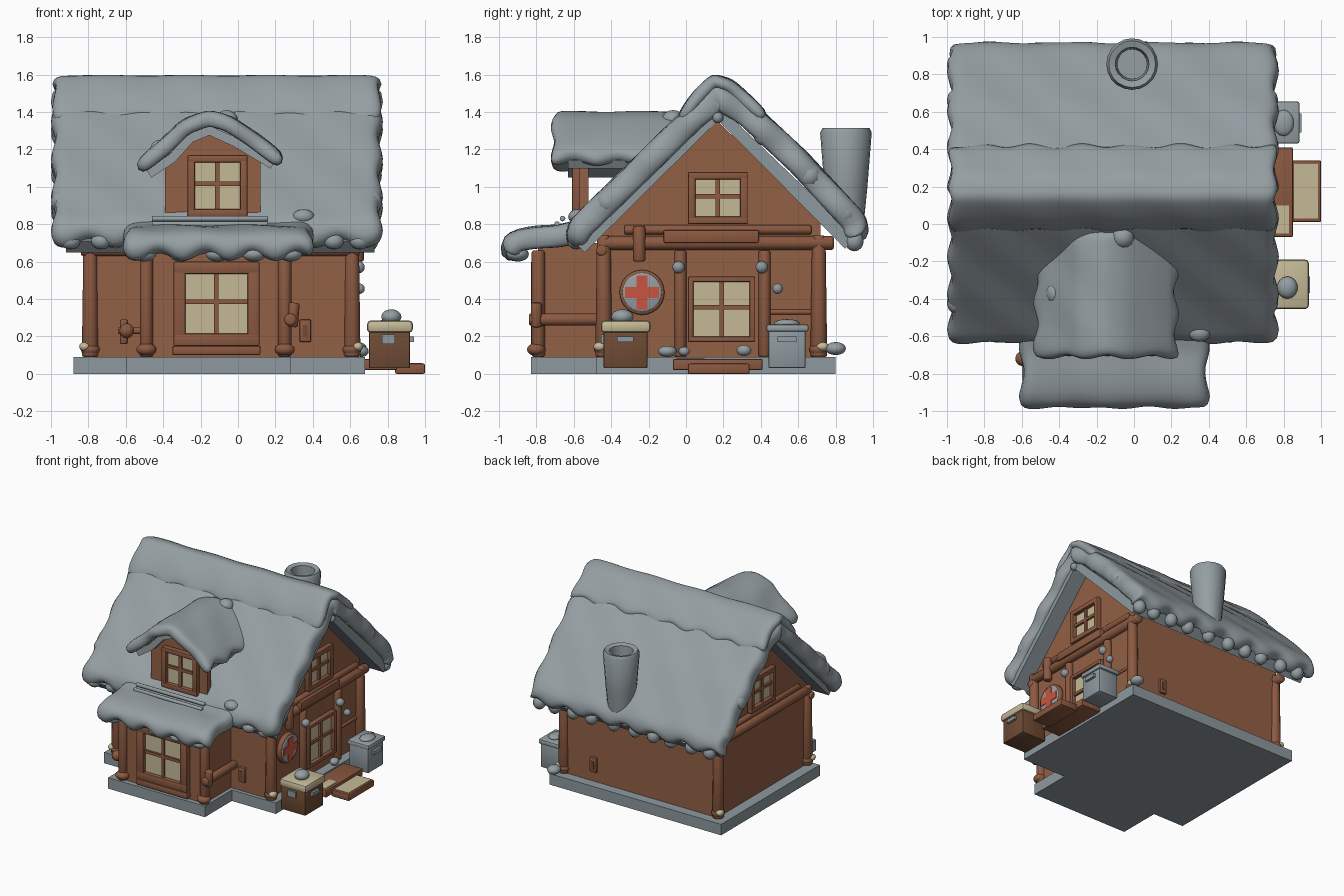
import bpy, bmesh, math, random
from mathutils import Vector

if "Cube" in bpy.data.objects:
    bpy.data.objects.remove(bpy.data.objects["Cube"])
random.seed(4)


def material(name, col):
    m = bpy.data.materials.new(name)
    m.diffuse_color = (*col, 1)
    m.use_nodes = True
    m.node_tree.nodes["Principled BSDF"].inputs["Base Color"].default_value = m.diffuse_color
    return m


SNOW = material("snow_grey", (0.30, 0.345, 0.365))
SLATE = material("slate_blue", (0.27, 0.32, 0.345))
WOOD = material("warm_wood", (0.29, 0.118, 0.06))
TRIM = material("trim_wood", (0.26, 0.10, 0.052))
DARK = material("crate_wood", (0.16, 0.07, 0.035))
CREAM = material("cream", (0.56, 0.49, 0.31))
RED = material("red", (0.58, 0.09, 0.05))


def finish(name, bm, mat, smooth=None, subsurf=0):
    bmesh.ops.recalc_face_normals(bm, faces=bm.faces)
    me = bpy.data.meshes.new(name)
    bm.to_mesh(me)
    bm.free()
    ob = bpy.data.objects.new(name, me)
    bpy.context.collection.objects.link(ob)
    me.materials.append(mat)
    if smooth:
        bpy.ops.object.select_all(action='DESELECT')
        ob.select_set(True)
        bpy.context.view_layer.objects.active = ob
        bpy.ops.object.shade_smooth_by_angle(angle=math.radians(smooth))
    if subsurf:
        mod = ob.modifiers.new("round", 'SUBSURF')
        mod.levels = mod.render_levels = subsurf
    return ob


def boxes(name, spans, mat, bevel=0.0):
    """spans: list of (x0, x1, y0, y1, z0, z1)"""
    bm = bmesh.new()
    for x0, x1, y0, y1, z0, z1 in spans:
        vs = bmesh.ops.create_cube(bm, size=1)["verts"]
        for v in vs:
            v.co = Vector(((x0 + x1) / 2 + v.co.x * (x1 - x0), (y0 + y1) / 2 + v.co.y * (y1 - y0),
                           (z0 + z1) / 2 + v.co.z * (z1 - z0)))
    if bevel:
        bmesh.ops.bevel(bm, geom=bm.edges[:], offset=bevel, segments=2, affect='EDGES', profile=0.5)
    return finish(name, bm, mat, 40 if bevel else None)


def on_wall(side, at, u0, u1, z0, z1, d0, d1):
    """box span on a wall plane: u runs along the wall, d outwards"""
    s = 1 if side == 'right' else -1
    a, b = sorted((at + s * d0, at + s * d1))
    return (u0, u1, a, b, z0, z1) if side == 'front' else (a, b, u0, u1, z0, z1)


def window(name, side, at, u0, u1, z0, z1, f=0.04):
    um, zm = (u0 + u1) / 2, (z0 + z1) / 2 + 0.01
    frame = [(u0, u1, z1 - f, z1), (u0, u1, z0, z0 + f), (u0, u0 + f, z0, z1), (u1 - f, u1, z0, z1)]
    boxes(name + "_frame", [on_wall(side, at, *r, -0.01, 0.04) for r in frame], TRIM, 0.008)
    bars = [(um - .012, um + .012, z0 + f, z1 - f), (u0 + f, u1 - f, zm - .012, zm + .012)]
    boxes(name + "_bars", [on_wall(side, at, *r, 0, 0.025) for r in bars], TRIM)
    boxes(name + "_pane", [on_wall(side, at, u0 + f / 2, u1 - f / 2, z0 + f / 2, z1 - f / 2, 0, 0.009)], CREAM)


def put(axis, a, z, along):
    return Vector((along, a, z)) if axis == 'x' else Vector((a, along, z))


def prism(name, pts, a0, a1, axis, mat):
    bm = bmesh.new()
    f = bm.faces.new([bm.verts.new(put(axis, a, z, a0)) for a, z in pts])
    r = bmesh.ops.extrude_face_region(bm, geom=[f])
    d = put(axis, 0, 0, a1 - a0)
    bmesh.ops.translate(bm, vec=d, verts=[g for g in r["geom"] if isinstance(g, bmesh.types.BMVert)])
    return finish(name, bm, mat)


def sheet(name, path, a0, a1, th, axis, mat, amp=0.0, n=36, subsurf=1):
    """thick sheet following a path, pushed along an axis, with drooping scalloped rims"""
    P = [Vector(p) for p in path]
    fine = []
    for p, q in zip(P, P[1:]):
        k = max(1, round((q - p).length / 0.07)) if amp else 1
        fine += [p.lerp(q, i / k) for i in range(k)]
    fine.append(P[-1])
    m = len(fine)
    bm = bmesh.new()
    rings = []
    for i in range(n + 1):
        top, low = [], []
        for j, p in enumerate(fine):
            t = (fine[min(j + 1, m - 1)] - fine[max(j - 1, 0)]).normalized()
            nrm = Vector((-t.y, t.x))
            along = a0 + (a1 - a0) * i / n
            q = p.copy()
            if j in (0, m - 1):     # scalloped eaves
                q += t * (1 if j else -1) * amp * math.sin(i * 1.15 + j)
            if i in (0, n):         # scalloped ends
                along += (1 if i else -1) * amp * 0.6 * math.sin(j * 1.5)
            edge = amp and (i in (0, n) or j in (0, m - 1))
            lump = amp * 0.15 * math.sin(i * 0.7 + j * 0.9) if amp else 0
            top.append(bm.verts.new(put(axis, *(q + nrm * (lump - (th * 0.15 if edge else 0))), along)))
            low.append(bm.verts.new(put(axis, *(q - nrm * th), along)))
        rings.append((top, low))
    for (t0, l0), (t1, l1) in zip(rings, rings[1:]):
        for j in range(m - 1):
            bm.faces.new((t0[j], t0[j + 1], t1[j + 1], t1[j]))
            bm.faces.new((l0[j], l1[j], l1[j + 1], l0[j + 1]))
        for j in (0, m - 1):
            bm.faces.new((t0[j], t1[j], l1[j], l0[j]))
    for t, l in (rings[0], rings[-1]):
        for j in range(m - 1):
            bm.faces.new((t[j], l[j], l[j + 1], t[j + 1]))
    return finish(name, bm, mat, 180 if amp else None, subsurf if amp else 0)


def log(name, p, q, r, mat=TRIM, r2=None, seg=12):
    p, q = Vector(p), Vector(q)
    bm = bmesh.new()
    bmesh.ops.create_cone(bm, cap_ends=True, segments=seg, radius1=r, radius2=r2 or r, depth=(q - p).length)
    caps = [e for e in bm.edges if any(len(f.verts) > 4 for f in e.link_faces)]
    bmesh.ops.bevel(bm, geom=caps, offset=min(r * 0.35, .012), segments=2, affect='EDGES', profile=0.5)
    rot = (q - p).to_track_quat('Z', 'Y')
    for v in bm.verts:
        v.co = rot @ v.co + (p + q) / 2
    return finish(name, bm, mat, 60)


def blobs(name, items, mat):
    """items: list of (x, y, z, rx, ry, rz)"""
    bm = bmesh.new()
    for x, y, z, rx, ry, rz in items:
        for v in bmesh.ops.create_uvsphere(bm, u_segments=14, v_segments=8, radius=1)["verts"]:
            v.co = Vector((x + v.co.x * rx, y + v.co.y * ry, z + v.co.z * rz))
    return finish(name, bm, mat, 180)


# Foundation and walls
boxes("foundation", [(-.88, .68, -.48, .80, 0, .09), (-.60, .28, -.83, -.47, 0, .09)], SLATE)
prism("house_walls", [(-.45, .08), (.72, .08), (.72, .82), (.17, 1.35), (-.45, .78)], -.79, .60, 'x', WOOD)
boxes("bay_walls", [(-.50, .25, -.79, -.44, .08, .70)], WOOD)
prism("dormer_wall", [(-.39, .76), (.12, .76), (.12, 1.18), (-.14, 1.3), (-.39, 1.17)], -.57, -.52, 'y', WOOD)

# Main roof: board, snow and ridge cap
sheet("roof_boards", [(-.60, .71), (.17, 1.44), (.91, .73)], -.92, .73, .085, 'x', SLATE)
sheet("roof_snow", [(-.665, .725), (-.63, .81), (-.3, 1.13), (0, 1.425), (.17, 1.555), (.36, 1.45), (.65, 1.18),
                    (.955, .85), (.99, .745)], -.99, .765, .135, 'x', SNOW, .03)
sheet("ridge_snow", [(-.06, 1.375), (.04, 1.51), (.14, 1.605), (.25, 1.575), (.44, 1.40)],
      -.985, .76, .07, 'x', SNOW, .022)
drips = []
for i in range(10):
    x = -.88 + i * .172 + random.uniform(-.03, .03)
    drips += [(x, -.585, .71, .055, .05, .045), (x + .05, .90, .71, .05, .05, .055)]
for y, z in ((-.42, .92), (.42, 1.28), (.66, 1.06), (.85, .86)):
    drips += [(.725, y, z, .045, .06, .06), (-.955, y, z, .045, .06, .06)]
drips += [(-.06, -.07, 1.36, .06, .06, .05), (.35, -.58, .84, .06, .05, .04), (-.42, -.37, 1.2, .05, .06, .05)]
blobs("snow_drips", drips, SNOW)
blobs("gable_pegs", [(x, .17, 1.37, .03, .03, .03) for x in (.73, -.92)], SLATE)

# Dormer roof
sheet("dormer_boards", [(-.49, 1.09), (-.37, 1.17), (-.27, 1.28), (-.15, 1.325), (0, 1.26), (.2, 1.14)],
      -.63, -.12, .05, 'y', SNOW)
sheet("dormer_snow", [(-.55, 1.14), (-.43, 1.235), (-.3, 1.36), (-.16, 1.41), (-.04, 1.38), (.1, 1.29), (.25, 1.175)],
      -.715, -.03, .085, 'y', SNOW, .025, 16)

# Bay roof and railing
sheet("bay_snow", [(-1.01, .65), (-.98, .735), (-.9, .775), (-.8, .79), (-.68, .795), (-.5, .84)],
      -.605, .395, .12, 'x', SNOW, .032, 22)
blobs("bay_drips", [(-.5 + i * .195, -.90, .64, .065, .06, .04) for i in range(5)], SNOW)
for z, y in ((.83, -.66), (.80, -.69)):
    log("bay_rail", (-.46, y, z), (.16, y, z), .015, SNOW)

# Chimney: tapered hollow pipe
bm = bmesh.new()
loops = []
for r, z in ((.095, .80), (.115, 1.0), (.138, 1.29), (.125, 1.315), (.09, 1.305), (.08, 1.15)):
    loops.append([bm.verts.new((-.01 + r * math.cos(k * math.pi / 10), .855 + r * math.sin(k * math.pi / 10), z))
                  for k in range(20)])
for a, b in zip(loops, loops[1:]):
    for k in range(20):
        bm.faces.new((a[k], a[(k + 1) % 20], b[(k + 1) % 20], b[k]))
bm.faces.new(loops[0])
bm.faces.new(loops[-1])
finish("chimney", bm, SNOW, 50)

# Windows, with a framed door opening on the right wall
window("bay_window", 'front', -.79, -.345, .115, .15, .60, .065)
window("dormer_window", 'front', -.57, -.27, .05, .84, 1.17)
window("right_gable_window", 'right', .60, .01, .33, .80, 1.08)
window("left_gable_window", 'left', -.79, .01, .33, .80, 1.08)
window("door_window", 'right', .60, .01, .37, .17, .52, .03)
boxes("window_sills", [(.59, .66, -.12, .39, .70, .77), (-.35, .12, -.83, -.78, .10, .15)], TRIM, .01)

# Corner posts, bay posts and beams
for x in (-.79, .61):
    for y in (-.44, .71):
        log("corner_post", (x, y, .09), (x, y, .74), .045, TRIM, .036)
        blobs("post_foot", [(x, y, .13, .052, .052, .035)], TRIM)
        blobs("post_patch", [(x + .03 * (1 if x > 0 else -1), y + .02 * (1 if y > 0 else -1), .145, .03, .035, .025)], CREAM)
for x in (-.49, .25):
    log("bay_post", (x, -.79, .09), (x, -.79, .66), .035)
    blobs("bay_post_foot", [(x, -.80, .13, .055, .05, .035)], TRIM)
for y in (-.03, .42):
    log("door_post", (.61, y, .09), (.61, y, .66), .032)
for x in (-.79, .61):
    log("side_beam_low", (x, -.45, .70), (x, .79, .70), .038)
    log("side_beam_high", (x, -.33, .77), (x, .67, .77), .025)
log("front_beam", (-.84, -.45, .66), (.65, -.45, .66), .03)
log("beam_end", (.64, -.25, .60), (.64, -.25, .79), .033)
log("wall_strip", (.60, .42, .33), (.60, .70, .33), .014)
log("bay_handrail", (.28, -.84, .29), (.28, -.42, .29), .033)
log("handrail_knob", (.29, -.80, .25), (.30, -.80, .38), .03)

# Red cross sign
log("sign_ring", (.59, -.235, .435), (.635, -.235, .435), .12, TRIM, seg=28)
log("sign_disc", (.60, -.235, .435), (.641, -.235, .435), .107, SNOW, seg=28)
boxes("sign_cross", [(.638, .646, -.265, -.205, .345, .525), (.638, .646, -.325, -.145, .405, .465)], RED)

# Lamps, snow lumps, tap and wall plates
blobs("wall_lamps", [(.645, -.04, .57, .033, .033, .033), (.645, .405, .57, .033, .033, .033),
                     (.65, .49, .455, .028, .028, .028)], SLATE)
blobs("ground_snow", [(.66, -.10, .12, .04, .05, .03), (.66, -.01, .12, .03, .03, .025),
                      (.66, .31, .125, .035, .04, .03), (.64, .80, .135, .05, .055, .035)], SNOW)
log("tap_pipe", (-.64, -.50, .23), (-.48, -.50, .23), .018)
log("tap_stem", (-.61, -.50, .16), (-.61, -.50, .29), .022)
blobs("tap_ball", [(-.595, -.72, .23, .04, .04, .04)], TRIM)
boxes("wall_plates", [(.33, .39, -.47, -.44, .17, .29), (.30, .36, .71, .74, .17, .29)], TRIM, .006)
boxes("plate_slots", [(.348, .372, -.476, -.468, .20, .26), (.318, .342, .738, .746, .20, .26)], DARK)

# Steps at the door
boxes("door_step", [(.66, .85, -.07, .41, .02, .08), (.84, 1.0, .01, .34, 0, .055)], TRIM, .008)
boxes("step_patches", [(.855, .985, .03, .32, .05, .059), (.76, .83, -.05, .10, .075, .084)], CREAM)

# Wooden crate with a cream lid and snow on top
boxes("crate", [(.70, .92, -.44, -.205, .03, .23)], DARK, .008)
boxes("crate_lid", [(.69, .935, -.455, -.19, .22, .285)], CREAM, .02)
boxes("crate_handles", [(.915, .94, -.37, -.28, .17, .20), (.77, .84, -.455, -.43, .16, .21)], SLATE)
blobs("crate_snow", [(.82, -.34, .305, .055, .06, .04)], SNOW)

# Grey bin
boxes("bin", [(.70, .875, .44, .64, .03, .24)], SLATE, .01)
boxes("bin_lid", [(.69, .885, .43, .655, .225, .265)], SNOW, .012)
boxes("bin_handle", [(.872, .895, .49, .59, .17, .20)], SNOW)
blobs("bin_snow", [(.80, .54, .27, .055, .07, .022)], SNOW)
